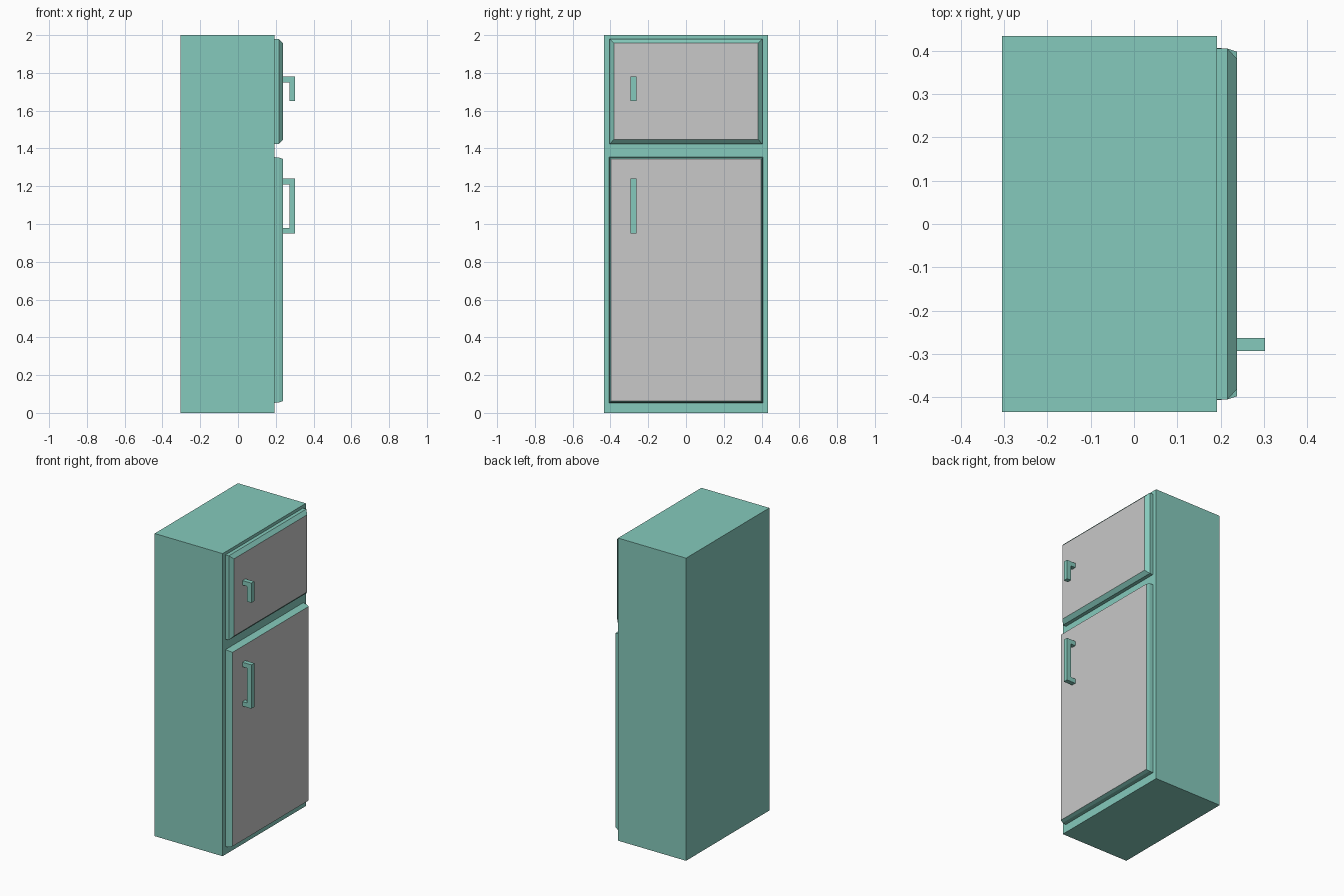
import bpy, bmesh

cube = bpy.data.objects.get("Cube")
if cube:
    bpy.data.objects.remove(cube, do_unlink=True)


def material(name, rgb):
    m = bpy.data.materials.new(name)
    m.use_nodes = True
    m.diffuse_color = (*rgb, 1)
    m.node_tree.nodes["Principled BSDF"].inputs["Base Color"].default_value = (*rgb, 1)
    return m


teal = material("teal enamel", (0.235, 0.59, 0.503))
grey = material("grey panel", (0.578, 0.578, 0.578))


def finish(name, bm, mats):
    bmesh.ops.recalc_face_normals(bm, faces=bm.faces)
    me = bpy.data.meshes.new(name)
    bm.to_mesh(me)
    bm.free()
    for m in mats:
        me.materials.append(m)
    ob = bpy.data.objects.new(name, me)
    bpy.context.collection.objects.link(ob)
    return ob


def box(name, x, y, z):
    bm = bmesh.new()
    bmesh.ops.create_cube(bm, size=1)
    for v in bm.verts:
        for i, (lo, hi) in enumerate((x, y, z)):
            v.co[i] = hi if v.co[i] > 0 else lo
    return finish(name, bm, [teal])


def door(name, sections):
    """Loft rectangles (x, half width, bottom, top); the last one is the panel."""
    bm = bmesh.new()
    rings = [[bm.verts.new((x, y, z)) for y, z in ((-w, lo), (w, lo), (w, hi), (-w, hi))]
             for x, w, lo, hi in sections]
    for a, b in zip(rings, rings[1:]):
        for i in range(4):
            j = (i + 1) % 4
            bm.faces.new((a[i], a[j], b[j], b[i]))
    bm.faces.new(rings[0][::-1])
    bm.faces.new(rings[-1]).material_index = 1
    return finish(name, bm, [teal, grey])


def handle(name, outline):
    """Extrude an x-z outline across the handle width."""
    bm = bmesh.new()
    face = bm.faces.new([bm.verts.new((x, -0.293, z)) for x, z in outline])
    new = bmesh.ops.extrude_face_region(bm, geom=[face])["geom"]
    verts = [g for g in new if isinstance(g, bmesh.types.BMVert)]
    bmesh.ops.translate(bm, verts=verts, vec=(0, 0.03, 0))
    return finish(name, bm, [teal])


# Cabinet
box("cabinet", (-0.305, 0.192), (-0.435, 0.435), (0, 2))

# Doors with sloped rims and grey panels
door("freezer_door", [(0.19, 0.405, 1.423, 1.98), (0.216, 0.405, 1.423, 1.98),
                      (0.238, 0.382, 1.447, 1.957)])
door("main_door", [(0.19, 0.407, 0.053, 1.354), (0.217, 0.405, 0.055, 1.352),
                   (0.238, 0.398, 0.063, 1.345)])

# Handles: hooked above, bracket below
back, inner, outer = 0.236, 0.272, 0.303
handle("freezer_handle", [(back, 1.78), (outer, 1.78), (outer, 1.65), (inner, 1.65),
                          (inner, 1.75), (back, 1.75)])
handle("main_handle", [(back, 1.24), (outer, 1.24), (outer, 0.95), (back, 0.95),
                       (back, 0.98), (inner, 0.98), (inner, 1.21), (back, 1.21)])
